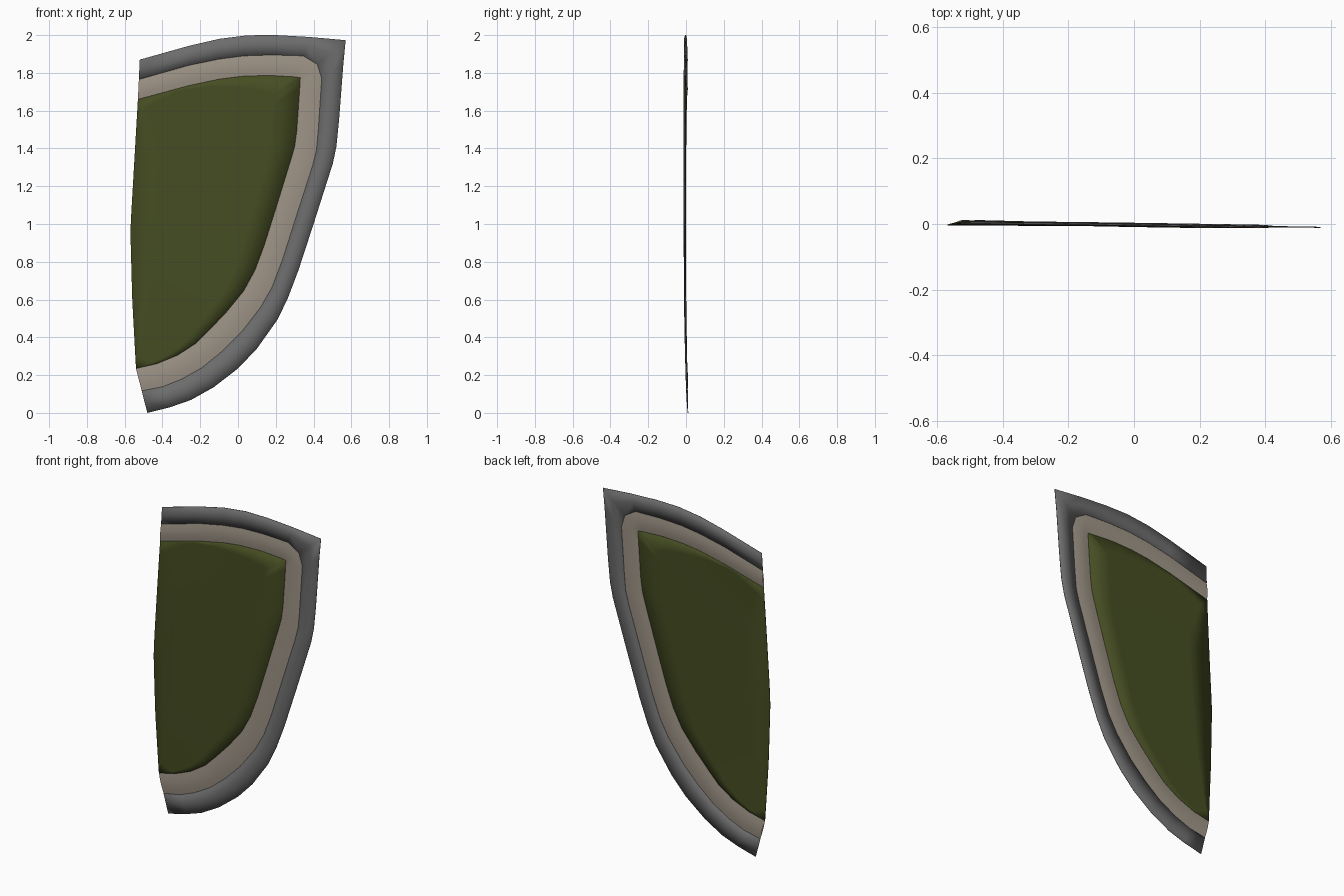
import bpy, bmesh, math

if "Cube" in bpy.data.objects:
    bpy.data.objects.remove(bpy.data.objects["Cube"])

# Three matching contours (x, z), from upper left round the corner to lower left
OUTER = [(-.52, 1.87), (-.26, 1.943), (-.1, 1.98), (.05, 1.999), (.2, 2.0), (.38, 1.99),
         (.57, 1.973), (.558, 1.85), (.535, 1.55), (.521, 1.41), (.502, 1.32), (.4, 1.0),
         (.32, .755), (.265, .61), (.21, .495), (.1, .34), (0, .235), (-.13, .135),
         (-.25, .068), (-.36, .03), (-.48, 0)]
MIDDLE = [(-.525, 1.765), (-.26, 1.84), (-.1, 1.873), (.03, 1.89), (.18, 1.895), (.345, 1.89),
          (.42, 1.845), (.443, 1.77), (.425, 1.5), (.415, 1.39), (.395, 1.31), (.305, 1.03),
          (.235, .81), (.18, .665), (.12, .56), (.02, .43), (-.08, .33), (-.19, .24),
          (-.3, .178), (-.4, .138), (-.51, .117)]
INNER = [(-.53, 1.66), (-.26, 1.733), (-.1, 1.767), (.02, 1.782), (.16, 1.787), (.3, 1.779),
         (.33, 1.775), (.327, 1.72), (.311, 1.49), (.3, 1.41), (.28, 1.34), (.2, 1.08),
         (.14, .89), (.09, .755), (.03, .645), (-.06, .535), (-.15, .44), (-.22, .37),
         (-.32, .305), (-.43, .26), (-.54, .235)]
LEFT = [(1.66, -.53), (.97, -.57), (.6, -.56), (.235, -.54)]


def depth(x, z):
    """Slight warp of the whole panel."""
    return -.006 - .006 * x + .014 * (z - 1) ** 2 * (.5 - x)


def left_x(z):
    for (z0, x0), (z1, x1) in zip(LEFT, LEFT[1:]):
        if z >= z1 - 1e-6:
            return x0 + (x1 - x0) * (z0 - z) / (z0 - z1)
    return LEFT[-1][1]


def material(name, rgb):
    m = bpy.data.materials.new(name)
    m.diffuse_color = (*rgb, 1)
    m.use_nodes = True
    m.node_tree.nodes["Principled BSDF"].inputs["Base Color"].default_value = m.diffuse_color
    return m


def strip(name, a, b, mat, steps, bulge=0.0, thick=0.0):
    """Surface between two contours; bulge gives a closed lens-shaped section."""
    bm = bmesh.new()
    for side in ((-1, 1) if bulge else (-1,)):
        rows = []
        for (ax, az), (bx, bz) in zip(a, b):
            row = []
            for k in range(steps + 1):
                t = k / steps
                x, z = ax + (bx - ax) * t, az + (bz - az) * t
                y = depth(x, z) + side * bulge * math.sin(math.pi * t)
                row.append(bm.verts.new((x, y, z)))
            rows.append(row)
        for r, s in zip(rows, rows[1:]):
            for k in range(steps):
                bm.faces.new((r[k], r[k + 1], s[k + 1], s[k]))
    bmesh.ops.remove_doubles(bm, verts=bm.verts, dist=1e-5)
    bmesh.ops.recalc_face_normals(bm, faces=bm.faces)
    me = bpy.data.meshes.new(name)
    bm.to_mesh(me)
    bm.free()
    me.materials.append(mat)
    ob = bpy.data.objects.new(name, me)
    bpy.context.collection.objects.link(ob)
    if thick:
        mod = ob.modifiers.new("thickness", 'SOLIDIFY')
        mod.thickness = thick
        mod.offset = 0
    bpy.ops.object.select_all(action='DESELECT')
    ob.select_set(True)
    bpy.context.view_layer.objects.active = ob
    bpy.ops.object.shade_smooth_by_angle(angle=math.radians(35))
    return ob


grey = material("grey rim", (.15, .15, .15))
beige = material("beige trim", (.34, .295, .24))
green = material("olive green", (.06, .074, .016))

# Left edge of the green panel, matched point for point with the inner contour
n = len(INNER) - 1
edge = []
for i in range(n + 1):
    z = 1.66 + (.235 - 1.66) * i / n
    edge.append((left_x(z), z))

strip("outer_rim", OUTER, MIDDLE, grey, 2, thick=.003)
strip("trim_band", MIDDLE, INNER, beige, 6, bulge=.005)
strip("centre_panel", INNER, edge, green, 6, thick=.003)
